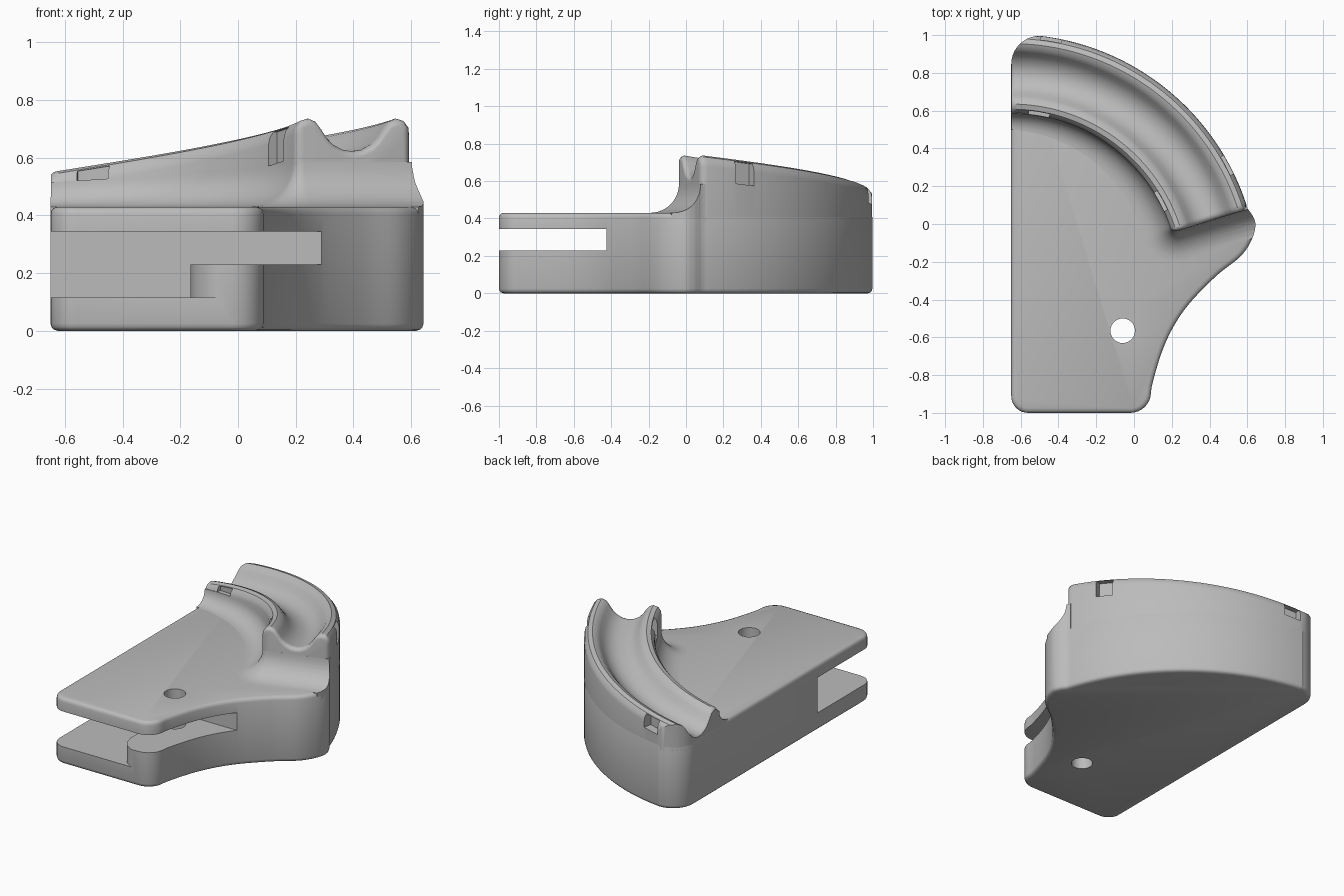
import bpy, bmesh, math
from mathutils import Vector

if "Cube" in bpy.data.objects:
    bpy.data.objects.remove(bpy.data.objects["Cube"])

grey = bpy.data.materials.new("plain_grey")
grey.use_nodes = True
grey.diffuse_color = (0.5, 0.5, 0.5, 1)
grey.node_tree.nodes["Principled BSDF"].inputs["Base Color"].default_value = (0.5, 0.5, 0.5, 1)

CENTRE = Vector((-0.65, -0.305))
OUTER, INNER = 1.31, 0.89
END = math.radians(17)
START = math.radians(89.95)
TOP = 0.43
ROUND = 0.03


def unit(a):
    return Vector((math.cos(a), math.sin(a)))


def polar(r, a):
    return CENTRE + unit(a) * r


def arc(c, r, a0, a1, n):
    return [Vector(c) + unit(math.radians(a0 + (a1 - a0) * i / n)) * r for i in range(n + 1)]


def ease(u, f):
    """Drop of a rounded edge of radius f at distance u from the edge."""
    return f - math.sqrt(f * f - (f - u) ** 2) if u < f else 0


def crest(a):
    return 0.55 + 0.19 * (math.pi / 2 - a) / (math.pi / 2 - END)


def spline(pts, n=6):
    out = []
    for i in range(1, len(pts) - 2):
        a, b, c, d = (Vector(p) for p in pts[i - 1:i + 3])
        for k in range(n):
            t = k / n
            out.append(0.5 * (2 * b + (c - a) * t + (2 * a - 5 * b + 4 * c - d) * t * t
                              + (3 * b - a - 3 * c + d) * t ** 3))
    return out


def loft(name, loops):
    bm = bmesh.new()
    rings = [[bm.verts.new(p) for p in loop] for loop in loops]
    n = len(rings[0])
    for a, b in zip(rings, rings[1:]):
        for i in range(n):
            j = (i + 1) % n
            bm.faces.new((a[i], a[j], b[j], b[i]))
    bm.faces.new(rings[0][::-1])
    bm.faces.new(rings[-1])
    bmesh.ops.recalc_face_normals(bm, faces=bm.faces)
    mesh = bpy.data.meshes.new(name)
    bm.to_mesh(mesh)
    bm.free()
    mesh.materials.append(grey)
    obj = bpy.data.objects.new(name, mesh)
    bpy.context.collection.objects.link(obj)
    return obj


def prism(name, pts, z0, z1):
    return loft(name, [[(p[0], p[1], z) for p in pts] for z in (z0, z1)])


def combine(obj, cutter, operation="DIFFERENCE"):
    mod = obj.modifiers.new("cut", "BOOLEAN")
    mod.operation, mod.object, mod.solver = operation, cutter, "EXACT"
    bpy.context.view_layer.objects.active = obj
    bpy.ops.object.modifier_apply(modifier=mod.name)
    bpy.data.objects.remove(cutter)


# Plan outline, counter-clockwise from the front left corner
outline = arc((-0.56, -0.91), 0.09, 180, 270, 8)
outline += arc((-0.02, -0.89), 0.11, -90, 0, 8)
outline += spline([(0.09, -0.95), (0.094, -0.86), (0.164, -0.635), (0.27, -0.45), (0.43, -0.28),
                   (0.56, -0.175), (0.62, -0.09), (0.643, -0.01), (0.63, 0.04), (0.603, 0.083),
                   (0.57, 0.17)])
outline += arc(CENTRE, OUTER, 17, 83.4, 48)
outline += arc((-0.5, 0.846), 0.15, 90, 180, 10)


def inset(d):
    out = []
    for i, p in enumerate(outline):
        t = (outline[(i + 1) % len(outline)] - outline[i - 1]).normalized()
        out.append(p + Vector((-t.y, t.x)) * d)
    return out


# Base block with rounded top and bottom edges
edge = [0, 0.005, 0.012, 0.025]
levels = [(ease(u, 0.025), u) for u in edge] + [(ease(u, 0.025), TOP - u) for u in reversed(edge)]
base = loft("base_block", [[(p.x, p.y, z) for p in inset(d)] for d, z in levels])

# Slot, side pocket and pivot hole
combine(base, prism("slot", [(-1, -1.2), (1, -1.2), (1, -0.425), (-1, -0.425)], 0.23, 0.345))
pocket = [(-1, -1.2), (-0.07, -1.2), (-0.07, -1), (-0.12, -0.97), (-0.15, -0.93),
          (-0.165, -0.87), (-0.165, -0.425), (-1, -0.425)]
combine(base, prism("pocket", pocket, 0.115, 0.3))
combine(base, prism("hole", arc((-0.06, -0.565), 0.065, 0, 348.75, 31), -0.1, 0.6))

# Curved, rising channel: half of the section is mirrored about the groove
half = [(0.89, -0.055), (0.896, -0.03), (0.913, -0.008), (0.94, 0), (0.965, -0.01),
        (0.985, -0.035), (1.005, -0.065), (1.03, -0.09), (1.065, -0.108)]
section = half + [(1.1, -0.113)] + [(2.2 - r, z) for r, z in reversed(half)]
angles = [START - u for u in (0, 0.003, 0.008, 0.016)]
angles += [START - 0.03 - (START - END - 0.065) * i / 60 for i in range(61)]
angles += [END + u for u in (0.027, 0.018, 0.01, 0.004, 0.001, 0)]
loops = []
for a in angles:
    near = (a - END) * 1.1
    drop = ease(min(near, (START - a) * 1.1 + 0.008), ROUND)
    side = ease(near, ROUND)

    def place(r, z):
        r = min(max(r, INNER + side), OUTER - 0.001 - side)
        p = polar(r, a)
        return (p.x, p.y, z)
    loop = [place(r, crest(a) + z - drop) for r, z in section]
    loops.append(loop + [place(OUTER, 0.38), place(INNER, 0.38)])
channel = loft("channel", loops)
combine(channel, prism("clip", outline, 0.2, 1), "INTERSECT")

# Clip notches on the outer and inner walls
for deg, depth in ((80.6, 0.095), (28.3, 0.13)):
    for r0, r1, width in ((1.255, 1.4, 0.11), (0.8, 0.925, 0.11)):
        mid = math.radians(deg)
        spread = width / 2 / (OUTER if r1 > 1 else INNER)
        loops = []
        for a in (mid - spread, mid + spread):
            z = crest(a)
            loops.append([(*polar(r, a), z + h) for r, h in
                          ((r0, -depth), (r1, -depth), (r1, -0.012), (r0, -0.012))])
        combine(channel, loft("notch", loops))

# Concave fillet along the inner wall, round the corner and across the end
turn = END + ROUND / 0.925
path = []
for i in range(49):
    a = START + (turn - START) * i / 48
    path.append((polar(INNER, a), -unit(a), 0.085 + 0.07 * i / 48))
pivot = polar(INNER + ROUND, turn)
for i in range(1, 9):
    n = unit(turn + math.pi + (math.pi / 2 - (turn - END)) * i / 8)
    path.append((pivot + n * ROUND, n, 0.155))
path.append((polar(1.5, END), unit(END - math.pi / 2), 0.155))
loops = []
for p, n, r in path:
    sweep = [(r - r * math.sin(t), TOP + r - r * math.cos(t))
             for t in (math.pi / 2 * k / 10 for k in range(11))]
    pts = [(-0.03, 0.38), (r, 0.38)] + sweep[:] + [(-0.03, TOP + r)]
    loops.append([(*(p + n * o), z) for o, z in pts])
fillet = loft("wall_fillet", loops)
combine(fillet, prism("clip", outline, 0.2, 1), "INTERSECT")

# Smooth shading with sharp edges kept
for obj in (base, channel, fillet):
    bpy.ops.object.select_all(action="DESELECT")
    obj.select_set(True)
    bpy.context.view_layer.objects.active = obj
    bpy.ops.object.shade_smooth_by_angle(angle=math.radians(35))
